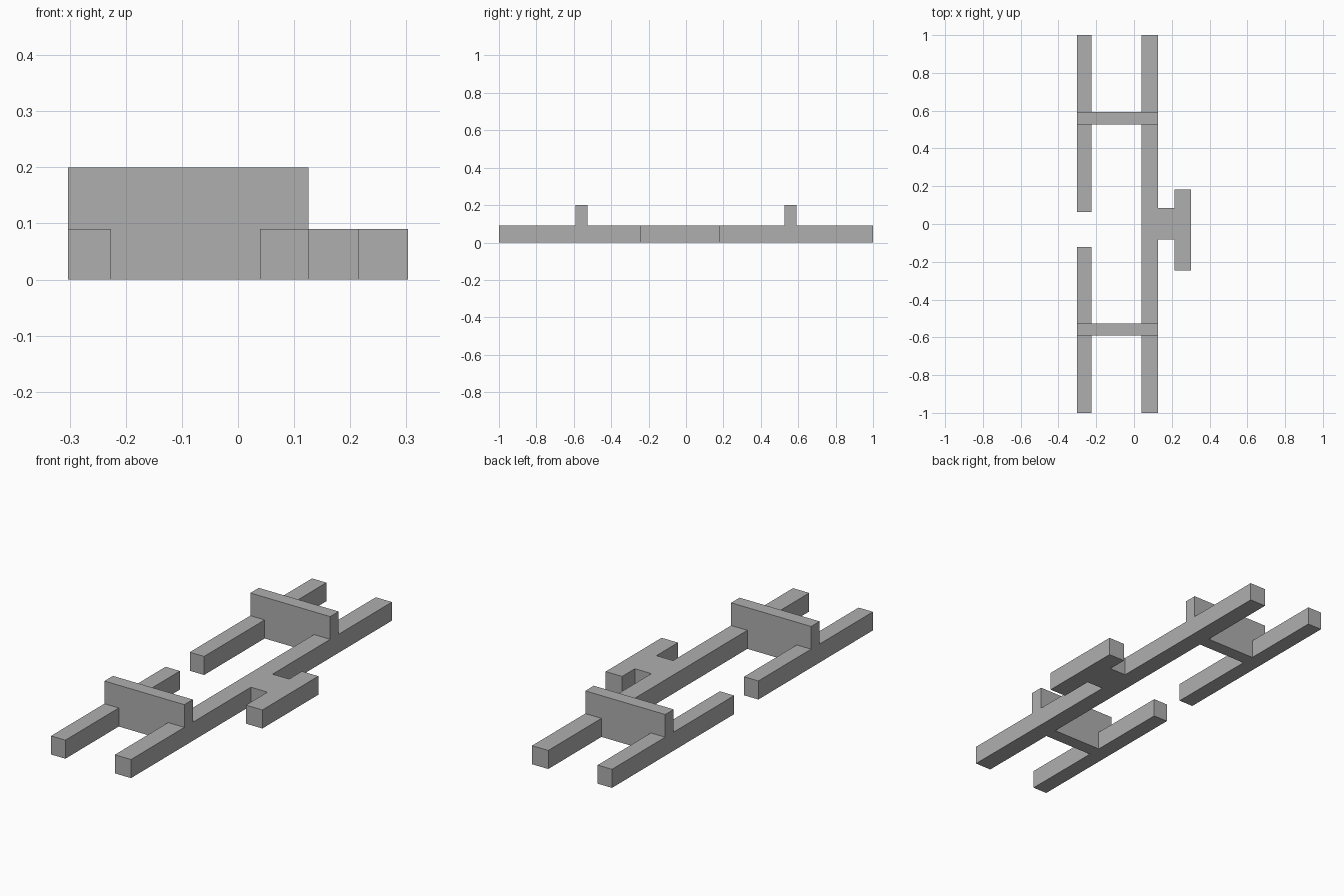
import bpy
import bmesh

cube = bpy.data.objects.get("Cube")
if cube:
    bpy.data.objects.remove(cube, do_unlink=True)

grey = bpy.data.materials.new("plain_grey")
grey.use_nodes = True
colour = (0.43, 0.43, 0.43, 1)
grey.diffuse_color = colour
grey.node_tree.nodes["Principled BSDF"].inputs["Base Color"].default_value = colour

RAIL_H = 0.09
PANEL_H = 0.2
LEFT_OUT, LEFT_IN = 0.126, 0.039       # long rail
RIGHT_IN, RIGHT_OUT = -0.226, -0.303   # split rail


def prism(name, outline, to_3d, sweep):
    """Extrude a flat outline along the sweep vector."""
    bm = bmesh.new()
    face = bm.faces.new([bm.verts.new(to_3d(a, b)) for a, b in outline])
    ext = bmesh.ops.extrude_face_region(bm, geom=[face], use_keep_orig=True)
    moved = [v for v in ext["geom"] if isinstance(v, bmesh.types.BMVert)]
    bmesh.ops.translate(bm, verts=moved, vec=sweep)
    bmesh.ops.recalc_face_normals(bm, faces=bm.faces)
    mesh = bpy.data.meshes.new(name)
    bm.to_mesh(mesh)
    bm.free()
    mesh.materials.append(grey)
    obj = bpy.data.objects.new(name, mesh)
    bpy.context.collection.objects.link(obj)
    return obj


def plan(name, outline):
    """Part at rail height, drawn from above."""
    return prism(name, outline, lambda x, y: (x, y, 0), (0, 0, RAIL_H))


def rectangle(x0, x1, y0, y1):
    return [(x0, y0), (x1, y0), (x1, y1), (x0, y1)]


# Long rail with the T-shaped side arm
arm_in, arm_out = 0.215, 0.303
plan("long_rail_with_side_arm", [
    (LEFT_IN, -1), (LEFT_OUT, -1), (LEFT_OUT, -0.081), (arm_in, -0.081),
    (arm_in, -0.246), (arm_out, -0.246), (arm_out, 0.183), (arm_in, 0.183),
    (arm_in, 0.085), (LEFT_OUT, 0.085), (LEFT_OUT, 1), (LEFT_IN, 1)])

# Two halves of the split rail
plan("front_short_rail", rectangle(RIGHT_OUT, RIGHT_IN, -1, -0.122))
plan("back_short_rail", rectangle(RIGHT_OUT, RIGHT_IN, 0.063, 1))

# Cross panels, notched to sit over the rails
panel_profile = [
    (RIGHT_IN, 0), (LEFT_IN, 0), (LEFT_IN, RAIL_H), (LEFT_OUT, RAIL_H),
    (LEFT_OUT, PANEL_H), (RIGHT_OUT, PANEL_H), (RIGHT_OUT, RAIL_H), (RIGHT_IN, RAIL_H)]
for name, y in (("front_cross_panel", -0.591), ("back_cross_panel", 0.527)):
    prism(name, panel_profile, lambda x, z: (x, y, z), (0, 0.065, 0))
